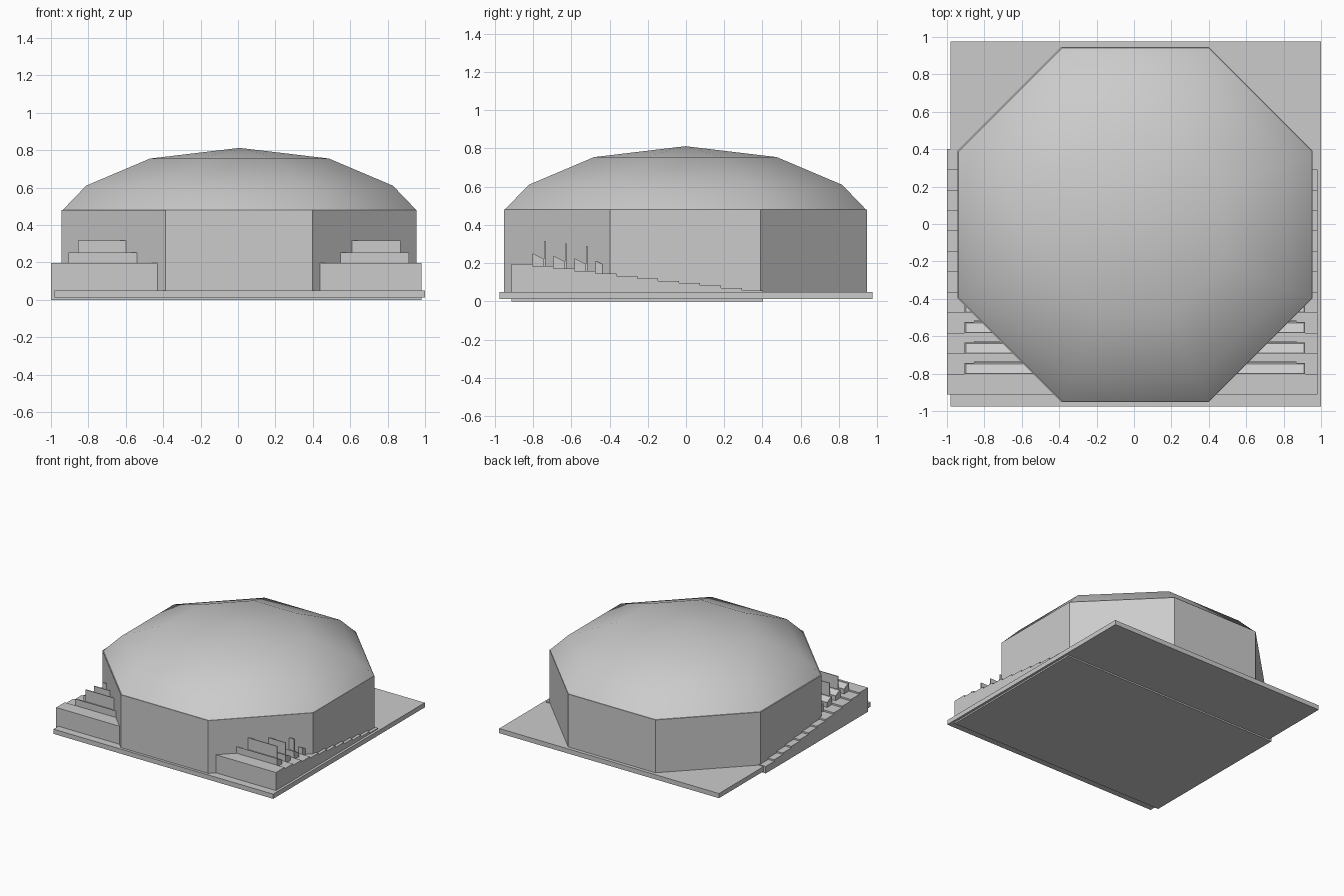
import bpy, bmesh, math
from mathutils import Vector

cube = bpy.data.objects.get("Cube")
if cube:
    bpy.data.objects.remove(cube, do_unlink=True)

grey = bpy.data.materials.new("light grey")
grey.use_nodes = True
colour = (0.6, 0.6, 0.6, 1)
grey.diffuse_color = colour
grey.node_tree.nodes["Principled BSDF"].inputs["Base Color"].default_value = colour


def finish(name, bm, smooth=False):
    bmesh.ops.recalc_face_normals(bm, faces=bm.faces)
    for face in bm.faces:
        face.smooth = smooth
    mesh = bpy.data.meshes.new(name)
    bm.to_mesh(mesh)
    bm.free()
    mesh.materials.append(grey)
    obj = bpy.data.objects.new(name, mesh)
    bpy.context.collection.objects.link(obj)
    return obj


def prism(name, profile, x0, x1, recess=0):
    """Extrude a (y, z) profile along x, optionally recessing its top face."""
    bm = bmesh.new()
    face = bm.faces.new([bm.verts.new((x0, y, z)) for y, z in profile])
    result = bmesh.ops.extrude_face_region(bm, geom=[face])
    verts = [v for v in result["geom"] if isinstance(v, bmesh.types.BMVert)]
    bmesh.ops.translate(bm, verts=verts, vec=(x1 - x0, 0, 0))
    bmesh.ops.recalc_face_normals(bm, faces=bm.faces)
    if recess:
        top = max(bm.faces, key=lambda f: f.normal.z)
        bmesh.ops.inset_region(bm, faces=[top], thickness=0.008, depth=-recess)
    return finish(name, bm)


def box(name, x0, x1, y0, y1, z0, z1):
    return prism(name, [(y0, z0), (y1, z0), (y1, z1), (y0, z1)], x0, x1)


def octagon_shell(name, rings, centre, apex=None, smooth=False):
    """Skin octagonal rings given as (apothem, height), closed by a cap or an apex."""
    bm = bmesh.new()
    loops = []
    for apothem, z in rings:
        radius = apothem / math.cos(math.pi / 8)
        angles = [math.pi / 8 + i * math.pi / 4 for i in range(8)]
        loops.append([bm.verts.new((centre[0] + radius * math.cos(a),
                                    centre[1] + radius * math.sin(a), z)) for a in angles])
    for low, high in zip(loops, loops[1:]):
        for i in range(8):
            j = (i + 1) % 8
            bm.faces.new((low[i], low[j], high[j], high[i]))
    if apex is None:
        bm.faces.new(loops[-1])
        bm.faces.new(loops[0][::-1])
    else:
        tip = bm.verts.new((centre[0], centre[1], apex))
        for i in range(8):
            bm.faces.new((loops[-1][i], loops[-1][(i + 1) % 8], tip))
    return finish(name, bm, smooth)


# Ground slab
box("base_slab", -0.98, 1.0, -0.975, 0.975, 0.012, 0.05)

# Stepped seating floor, falling towards the back
STEPS, FRONT, BACK = 12, -0.912, 0.402
TOP, DROP = 0.197, 0.0127
depth = (BACK - FRONT) / STEPS
profile = [(BACK, 0), (FRONT, 0)]
for i in range(STEPS):
    z = TOP - i * DROP
    profile += [(FRONT + i * depth, z), (FRONT + (i + 1) * depth, z)]
prism("stepped_floor", profile, -1.0, 0.98)

# Rows of sloped desks, each with an upright panel behind
for row in range(1, 5):
    y, z = FRONT + row * depth, TOP - row * DROP
    prism(f"desk_{row}", [(y, z), (y + 0.06, z), (y + 0.06, z + 0.037), (y, z + 0.067)],
          -0.905, 0.915, recess=0.004)
    box(f"upright_panel_{row}", -0.855, 0.87, y + 0.06, y + 0.067, z, z + 0.132)

# Octagonal walls and faceted dome
octagon_shell("octagon_walls", [(0.95, 0.05), (0.95, 0.48)], (0.005, -0.003))
octagon_shell("dome_roof", [(0.945, 0.48), (0.82, 0.61), (0.478, 0.755)],
              (0.008, -0.003), apex=0.812, smooth=True)
